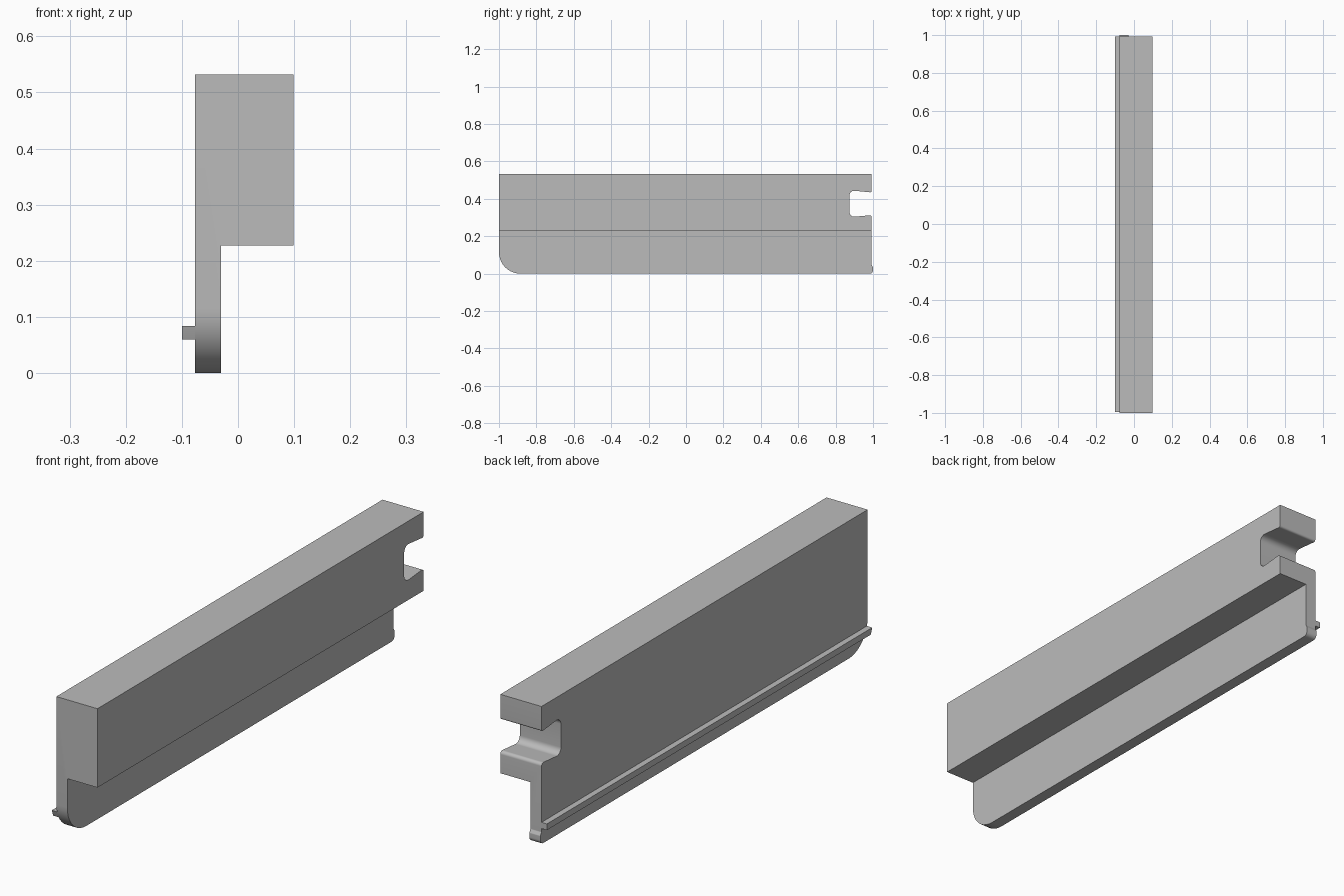
import bpy, bmesh, math
from mathutils import Vector

cube = bpy.data.objects.get("Cube")
if cube:
    bpy.data.objects.remove(cube, do_unlink=True)

grey = bpy.data.materials.new("plain grey")
grey.use_nodes = True
grey.diffuse_color = (0.5, 0.5, 0.5, 1)
grey.node_tree.nodes["Principled BSDF"].inputs["Base Color"].default_value = (0.5, 0.5, 0.5, 1)


def rounded(corners, steps=10):
    """Outline from (y, z, radius) corners, each filleted with an arc."""
    out = []
    n = len(corners)
    for i, (y, z, r) in enumerate(corners):
        p = Vector((y, z))
        if r == 0:
            out.append(p)
            continue
        a = (Vector(corners[i - 1][:2]) - p).normalized()
        b = (Vector(corners[(i + 1) % n][:2]) - p).normalized()
        half = a.angle(b) / 2
        centre = p + (a + b).normalized() * (r / math.sin(half))
        start = p + a * (r / math.tan(half)) - centre
        end = p + b * (r / math.tan(half)) - centre
        sweep = math.pi - 2 * half
        for k in range(steps + 1):
            t = k / steps
            out.append(centre + (start * math.sin((1 - t) * sweep)
                                 + end * math.sin(t * sweep)) / math.sin(sweep))
    return out


def prism(name, outline, x0, x1):
    """Extrude a side outline across the width."""
    bm = bmesh.new()
    face = bm.faces.new([bm.verts.new((x0, p.x, p.y)) for p in outline])
    side = bmesh.ops.extrude_face_region(bm, geom=[face])["geom"]
    bmesh.ops.translate(bm, vec=(x1 - x0, 0, 0),
                        verts=[v for v in side if isinstance(v, bmesh.types.BMVert)])
    bmesh.ops.recalc_face_normals(bm, faces=bm.faces)
    mesh = bpy.data.meshes.new(name)
    bm.to_mesh(mesh)
    bm.free()
    mesh.materials.append(grey)
    obj = bpy.data.objects.new(name, mesh)
    bpy.context.collection.objects.link(obj)
    return obj


def smooth(obj):
    bpy.ops.object.select_all(action="DESELECT")
    obj.select_set(True)
    bpy.context.view_layer.objects.active = obj
    bpy.ops.object.shade_smooth_by_angle(angle=math.radians(30))


BACK, STEP, OUTER, INNER = 0.993, 0.227, -0.077, -0.03

# Side outline: rounded front toe, small heel lip and a flared notch at the back
body_outline = rounded([
    (-1, 0.532, 0), (-1, 0, 0.115), (1, 0, 0.018), (1, 0.034, 0.006),
    (BACK, 0.046, 0.006), (BACK, 0.313, 0.012), (0.874, 0.302, 0.025),
    (0.874, 0.446, 0.025), (BACK, 0.434, 0.008), (BACK, 0.532, 0)])
body = prism("panel_body", body_outline, OUTER, 0.099)

# Undercut that leaves the thin lower plate
box = [Vector(p) for p in ((-1.2, -0.2), (1.2, -0.2), (1.2, STEP), (-1.2, STEP))]
cutter = prism("undercut_cutter", box, INNER, 0.3)
cut = body.modifiers.new("undercut", "BOOLEAN")
cut.operation = "DIFFERENCE"
cut.solver = "EXACT"
cut.object = cutter
bpy.context.view_layer.objects.active = body
bpy.ops.object.modifier_apply(modifier=cut.name)
bpy.data.objects.remove(cutter, do_unlink=True)
smooth(body)

# Thin rail along the outer face, its front end following the toe curve
rail_outline = [Vector(p) for p in (
    (-0.986, 0.06), (BACK, 0.06), (BACK, 0.084), (-0.995, 0.084), (-0.991, 0.072))]
rail = prism("side_rail", rail_outline, -0.1, OUTER)
smooth(rail)
